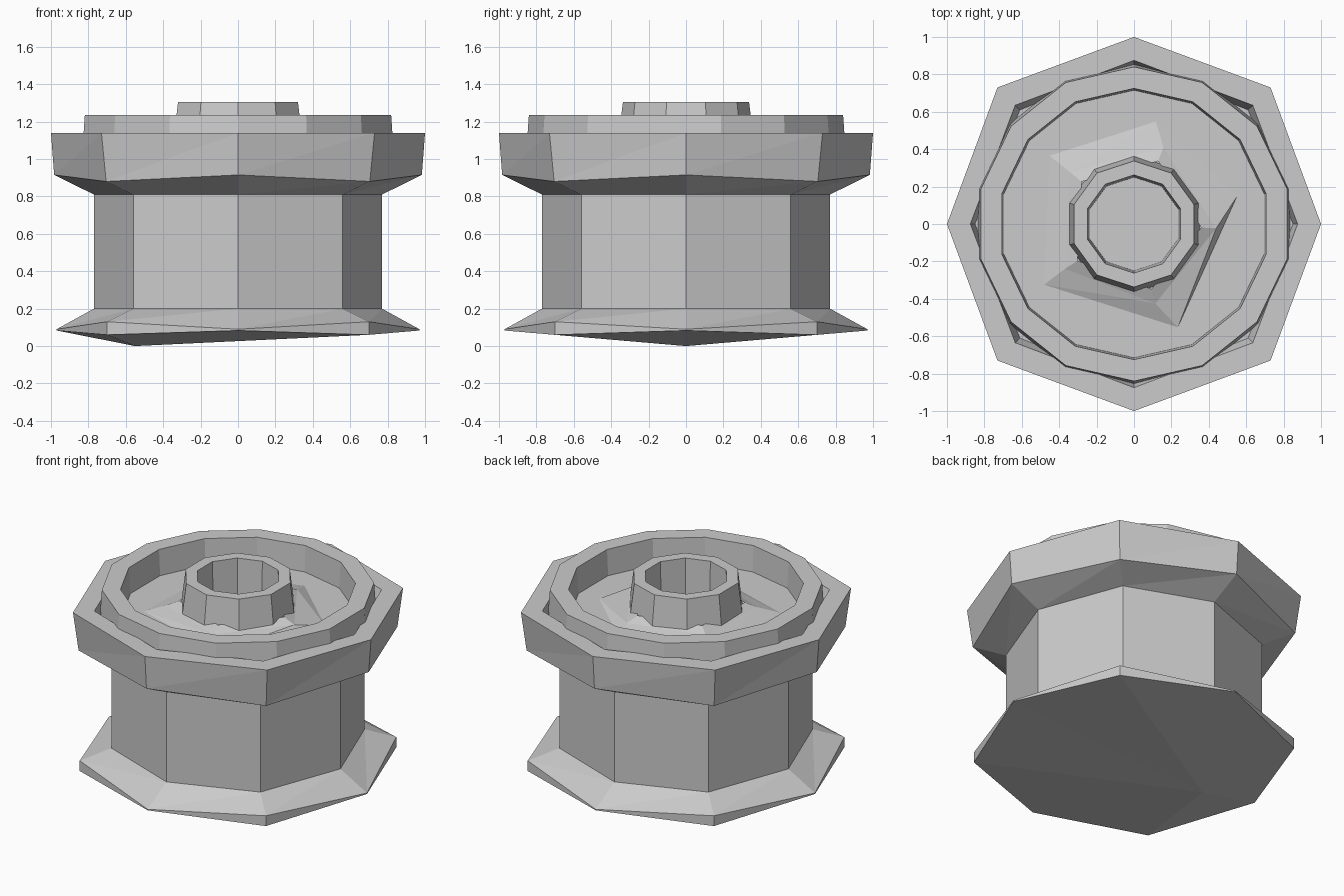
import bpy
from math import sin, cos, pi, radians, sqrt

if "Cube" in bpy.data.objects:
    bpy.data.objects.remove(bpy.data.objects["Cube"])


def loft(name, rings, apex=None, cap_end=False):
    """Skin a list of equally sized vertex rings; apex closes the first ring."""
    n = len(rings[0])
    verts = [v for ring in rings for v in ring]
    faces = []
    for r in range(len(rings) - 1):
        a, b = r * n, (r + 1) * n
        for i in range(n):
            j = (i + 1) % n
            faces.append((a + i, a + j, b + j))
            faces.append((a + i, b + j, b + i))
    if apex:
        verts.append(apex)
        faces += [((i + 1) % n, i, len(verts) - 1) for i in range(n)]
    if cap_end:
        faces.append(tuple((len(rings) - 1) * n + i for i in range(n)))
    mesh = bpy.data.meshes.new(name)
    mesh.from_pydata(verts, [], faces)
    mesh.update()
    obj = bpy.data.objects.new(name, mesh)
    bpy.context.collection.objects.link(obj)
    return obj


def ring(n, r, z, turn=0.0):
    return [(r * cos(turn + 2 * pi * i / n), r * sin(turn + 2 * pi * i / n), z)
            for i in range(n)]


def octagon(r, z, diag, diag_z):
    """Octagon whose corners on the axes and on the diagonals differ."""
    pts = []
    for i in range(8):
        rad, h = (r, z) if i % 2 == 0 else (diag * sqrt(2), diag_z)
        pts.append((rad * cos(i * pi / 4), rad * sin(i * pi / 4), h))
    return pts


# Octagonal pedestal: pointed foot, column and heavy rim
loft("pedestal", [
    octagon(0.97, 0.083, 0.70, 0.06),
    octagon(0.97, 0.09, 0.70, 0.13),
    octagon(0.77, 0.20, 0.56, 0.20),
    octagon(0.77, 0.81, 0.56, 0.81),
    octagon(0.983, 0.915, 0.705, 0.88),
    octagon(1.00, 1.14, 0.73, 1.14),
    octagon(0.875, 1.14, 0.635, 1.14),
    octagon(0.85, 1.03, 0.61, 1.03),
    octagon(0.74, 1.03, 0.53, 1.03),
], apex=(-0.55, 0, 0))

# Raised basin ring with its floor
loft("basin", [ring(14, r, z, pi / 14) for r, z in (
    (0.855, 1.02), (0.84, 1.235), (0.725, 1.235), (0.715, 1.06), (0.30, 1.06))])

# Rough five-pointed mound around the pipe
tips = [(0.57, 15), (0.56, 78), (0.58, 141), (0.58, 214), (0.60, 293)]
loft("mound", [
    [(r * cos(radians(a)), r * sin(radians(a)), 1.06) for r, a in tips],
    ring(5, 0.44, 1.10, radians(-3)),
    ring(5, 0.36, 1.13, radians(-3)),
])

# Central hollow pipe
loft("pipe", [ring(10, r, z, pi / 10) for r, z in (
    (0.37, 1.04), (0.337, 1.305), (0.262, 1.305), (0.25, 0.92))], cap_end=True)
